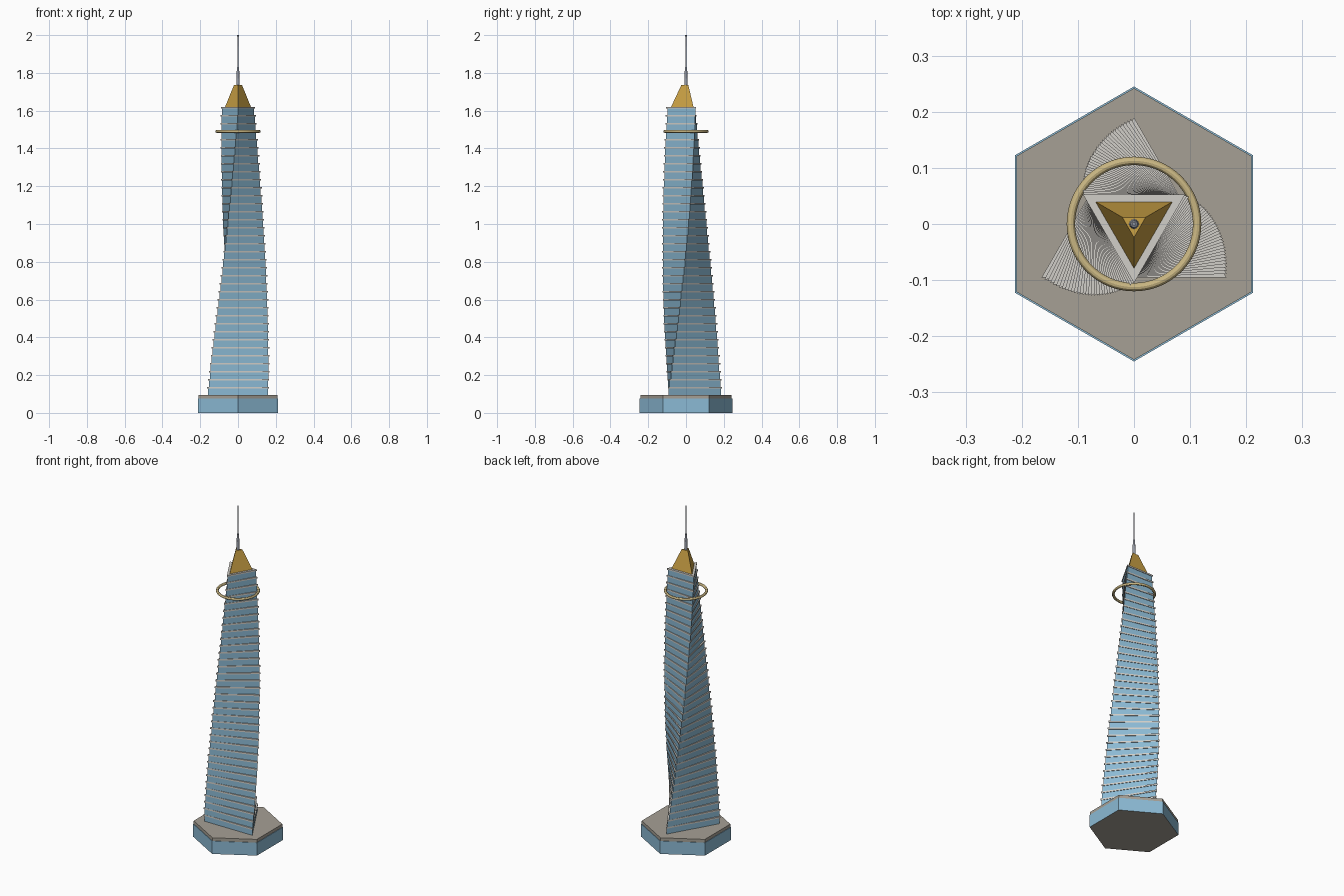
import bpy, bmesh, math

if "Cube" in bpy.data.objects:
    bpy.data.objects.remove(bpy.data.objects["Cube"])


def material(name, r, g, b):
    m = bpy.data.materials.new(name)
    m.diffuse_color = (r, g, b, 1)
    m.use_nodes = True
    m.node_tree.nodes["Principled BSDF"].inputs["Base Color"].default_value = m.diffuse_color
    return m


glass = material("blue glass", 0.26, 0.49, 0.66)
stone = material("podium stone", 0.38, 0.35, 0.30)
slab_mat = material("pale slab", 0.64, 0.62, 0.58)
gold = material("gold", 0.60, 0.36, 0.06)
pale_gold = material("pale gold", 0.60, 0.48, 0.23)
steel = material("steel", 0.30, 0.32, 0.37)


def add_object(name, bm, mats):
    bmesh.ops.recalc_face_normals(bm, faces=bm.faces)
    me = bpy.data.meshes.new(name)
    bm.to_mesh(me)
    bm.free()
    for m in mats:
        me.materials.append(m)
    ob = bpy.data.objects.new(name, me)
    bpy.context.collection.objects.link(ob)
    return ob


def prism(bm, sides, r0, r1, z0, z1, angle=90):
    """Regular frustum; angle is the direction of its first corner."""
    rings = []
    for r, z in ((r0, z0), (r1, z1)):
        ring = []
        for k in range(sides):
            a = math.radians(angle) + 2 * math.pi * k / sides
            ring.append(bm.verts.new((r * math.cos(a), r * math.sin(a), z)))
        rings.append(ring)
    lo, hi = rings
    bm.faces.new(lo[::-1])
    bm.faces.new(hi)
    for k in range(sides):
        n = (k + 1) % sides
        bm.faces.new((lo[k], lo[n], hi[n], hi[k]))


# Hexagonal podium: glass walls on a stone underside, stone roof
bm = bmesh.new()
prism(bm, 6, 0.245, 0.245, 0, 0.077)
podium = add_object("podium_walls", bm, [glass, stone])
for f in podium.data.polygons:
    f.material_index = 1 if f.normal.z < -0.5 else 0
bm = bmesh.new()
prism(bm, 6, 0.242, 0.242, 0.077, 0.096)
add_object("podium_roof", bm, [stone])

# Twisting, tapering triangular floors, each with an overhanging slab
FLOORS, Z0, Z1, SLAB = 36, 0.096, 1.62, 0.009
step = (Z1 - Z0) / FLOORS
walls, slabs = bmesh.new(), bmesh.new()
for i in range(FLOORS):
    t = i / (FLOORS - 1)
    r = 0.19 - 0.085 * t
    z = Z0 + i * step
    prism(walls, 3, r - 0.006, r - 0.006, z, z + step - SLAB, 90 + 60 * t)
    prism(slabs, 3, r, r, z + step - SLAB, z + step, 90 + 60 * t)
add_object("tower_glass", walls, [glass])
add_object("floor_slabs", slabs, [slab_mat])

# Gold crown
bm = bmesh.new()
prism(bm, 3, 0.079, 0.024, Z1, 1.737, 150)
add_object("crown", bm, [gold])

# Stepped mast with a small tip
bm = bmesh.new()
prism(bm, 12, 0.009, 0.006, 1.737, 1.83)
prism(bm, 12, 0.004, 0.002, 1.83, 1.992)
prism(bm, 12, 0.004, 0.004, 1.992, 2.0)
add_object("mast", bm, [steel])

# Halo ring around the upper floors
bpy.ops.mesh.primitive_torus_add(major_radius=0.1125, minor_radius=0.0075,
                                 major_segments=64, minor_segments=12,
                                 location=(0, 0, 1.49))
ring = bpy.context.object
ring.name = "halo_ring"
ring.data.materials.append(pale_gold)
bpy.ops.object.shade_smooth_by_angle()
